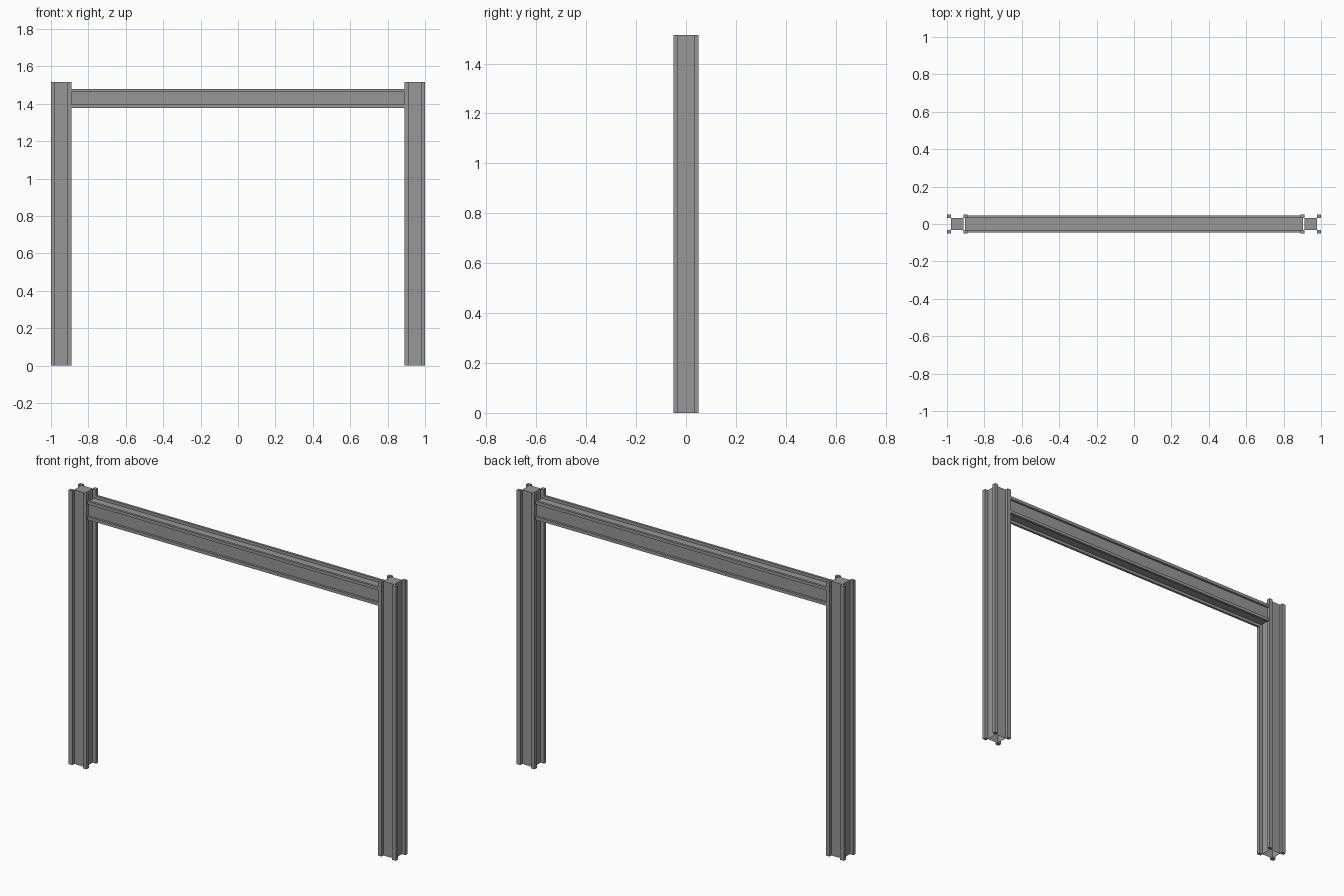
import bpy, bmesh
from mathutils import Vector, Matrix

if "Cube" in bpy.data.objects:
    bpy.data.objects.remove(bpy.data.objects["Cube"])

steel = bpy.data.materials.new("dark_grey")
steel.diffuse_color = (0.31, 0.31, 0.31, 1)
steel.use_nodes = True
steel.node_tree.nodes["Principled BSDF"].inputs["Base Color"].default_value = steel.diffuse_color


def add_box(bm, lo, hi):
    lo, hi = Vector(lo), Vector(hi)
    m = Matrix.Translation((lo + hi) / 2) @ Matrix.Diagonal((*(hi - lo), 1))
    bmesh.ops.create_cube(bm, size=1, matrix=m)


def railed_bar(name, half_u, half_v, rail_u, rail_v, length, matrix, open_end=False):
    """Square core with a small rail on each corner, extruded along local z."""
    bm = bmesh.new()
    cu, cv = half_u - rail_u, half_v - rail_v
    add_box(bm, (-cu, -cv, 0), (cu, cv, length))
    if open_end:  # hollow core, open at the foot
        foot = [f for f in bm.faces if f.calc_center_median().z < 1e-4]
        bmesh.ops.delete(bm, geom=foot, context='FACES_ONLY')
    lap = 0.001  # rails bite slightly into the core corners
    for su in (-1, 1):
        for sv in (-1, 1):
            u = sorted((su * (cu - lap), su * half_u))
            v = sorted((sv * (cv - lap), sv * half_v))
            add_box(bm, (u[0], v[0], 0), (u[1], v[1], length))
    bmesh.ops.transform(bm, matrix=matrix, verts=bm.verts)
    mesh = bpy.data.meshes.new(name)
    bm.to_mesh(mesh)
    bm.free()
    mesh.materials.append(steel)
    obj = bpy.data.objects.new(name, mesh)
    bpy.context.collection.objects.link(obj)
    return obj


# Upright posts
for side, x in (("left", -0.945), ("right", 0.945)):
    railed_bar(side + "_post", 0.055, 0.05, 0.021, 0.017, 1.515,
               Matrix.Translation((x, 0, 0)), open_end=True)

# Cross beam, seated between the inner rails of the posts (local z -> world x)
half = 0.904
turn = Matrix(((0, 0, 1, -half), (1, 0, 0, 0), (0, 1, 0, 1.429), (0, 0, 0, 1)))
railed_bar("cross_beam", 0.045, 0.051, 0.012, 0.016, 2 * half, turn)
